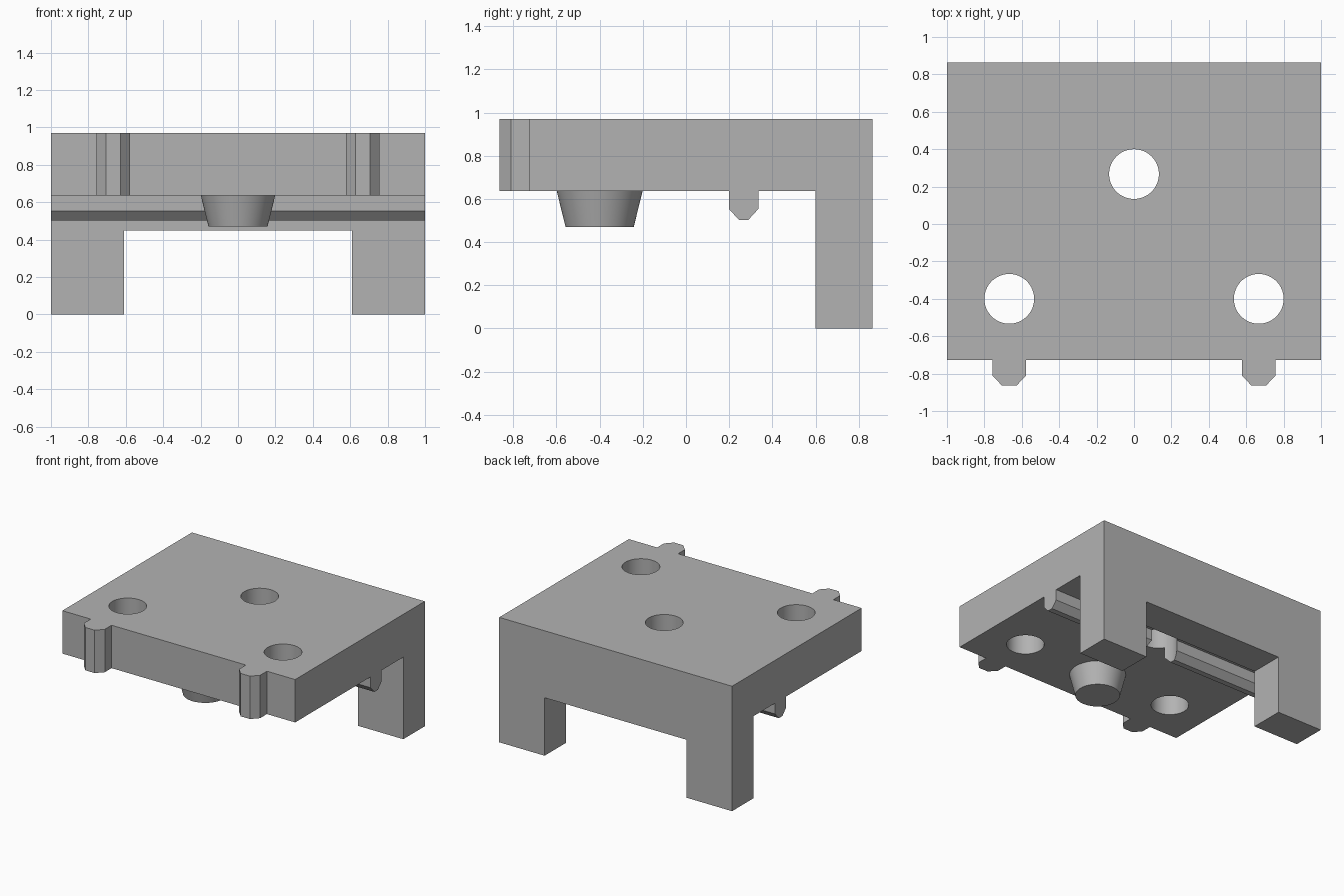
import bpy
import bmesh
import math
from mathutils import Matrix, Vector

cube = bpy.data.objects.get("Cube")
if cube:
    bpy.data.objects.remove(cube, do_unlink=True)

# Single grey material
grey = bpy.data.materials.new("plain grey")
grey.use_nodes = True
colour = (0.45, 0.45, 0.45, 1)
grey.diffuse_color = colour
grey.node_tree.nodes["Principled BSDF"].inputs["Base Color"].default_value = colour

PLATE_BOTTOM, TOP = 0.637, 0.97
FRONT, BACK = -0.727, 0.863
WALL = 0.6
RAIL_Y = 0.267


def finish(name, bm):
    bmesh.ops.recalc_face_normals(bm, faces=bm.faces)
    mesh = bpy.data.meshes.new(name)
    bm.to_mesh(mesh)
    bm.free()
    mesh.materials.append(grey)
    obj = bpy.data.objects.new(name, mesh)
    bpy.context.collection.objects.link(obj)
    return obj


def extrude_profile(name, points, depth):
    """Extrude a closed outline of 3D points along a vector."""
    bm = bmesh.new()
    face = bm.faces.new([bm.verts.new(p) for p in points])
    result = bmesh.ops.extrude_face_region(bm, geom=[face])
    moved = [v for v in result["geom"] if isinstance(v, bmesh.types.BMVert)]
    bmesh.ops.translate(bm, verts=moved, vec=Vector(depth))
    return finish(name, bm)


def cylinder(name, x, y, low, high, r_low, r_high):
    bm = bmesh.new()
    bmesh.ops.create_cone(bm, cap_ends=True, segments=64, radius1=r_low,
                          radius2=r_high, depth=high - low,
                          matrix=Matrix.Translation((x, y, (low + high) / 2)))
    return finish(name, bm)


def smooth(obj):
    bpy.ops.object.select_all(action="DESELECT")
    obj.select_set(True)
    bpy.context.view_layer.objects.active = obj
    bpy.ops.object.shade_smooth_by_angle(angle=math.radians(30))


def cut(target, cutter):
    mod = target.modifiers.new(cutter.name, "BOOLEAN")
    mod.operation = "DIFFERENCE"
    mod.solver = "EXACT"
    mod.object = cutter
    bpy.context.view_layer.objects.active = target
    bpy.ops.object.modifier_apply(modifier=mod.name)
    bpy.data.objects.remove(cutter, do_unlink=True)


# Body: plate, underside rail and back wall in one side profile
half, tip = 0.068, 0.022
side = [
    (FRONT, TOP), (FRONT, PLATE_BOTTOM),
    (RAIL_Y - half, PLATE_BOTTOM), (RAIL_Y - half, 0.553),
    (RAIL_Y - tip, 0.503), (RAIL_Y + tip, 0.503),
    (RAIL_Y + half, 0.553), (RAIL_Y + half, PLATE_BOTTOM),
    (WALL, PLATE_BOTTOM), (WALL, 0), (BACK, 0), (BACK, TOP),
]
body = extrude_profile("bracket_body", [(-1, y, z) for y, z in side], (2, 0, 0))

# Opening between the two back legs
gap = [(-0.61, -0.2), (0.61, -0.2), (0.61, 0.45), (-0.61, 0.45)]
cut(body, extrude_profile("leg_gap", [(x, WALL - 0.1, z) for x, z in gap], (0, 0.6, 0)))

# Three round through holes
for x, y in [(0, RAIL_Y), (-0.667, -0.4), (0.667, -0.4)]:
    cut(body, cylinder("hole", x, y, 0.4, 1.2, 0.133, 0.133))
smooth(body)

# Chamfered tabs on the front edge
for name, cx in (("left_tab", 0.667), ("right_tab", -0.667)):
    outline = [(-0.09, FRONT), (-0.09, -0.81), (-0.04, BACK * -1),
               (0.04, BACK * -1), (0.09, -0.81), (0.09, FRONT)]
    extrude_profile(name, [(cx + x, y, PLATE_BOTTOM) for x, y in outline],
                    (0, 0, TOP - PLATE_BOTTOM))

# Tapered peg under the plate
smooth(cylinder("underside_peg", 0, -0.4, 0.47, PLATE_BOTTOM, 0.158, 0.199))
